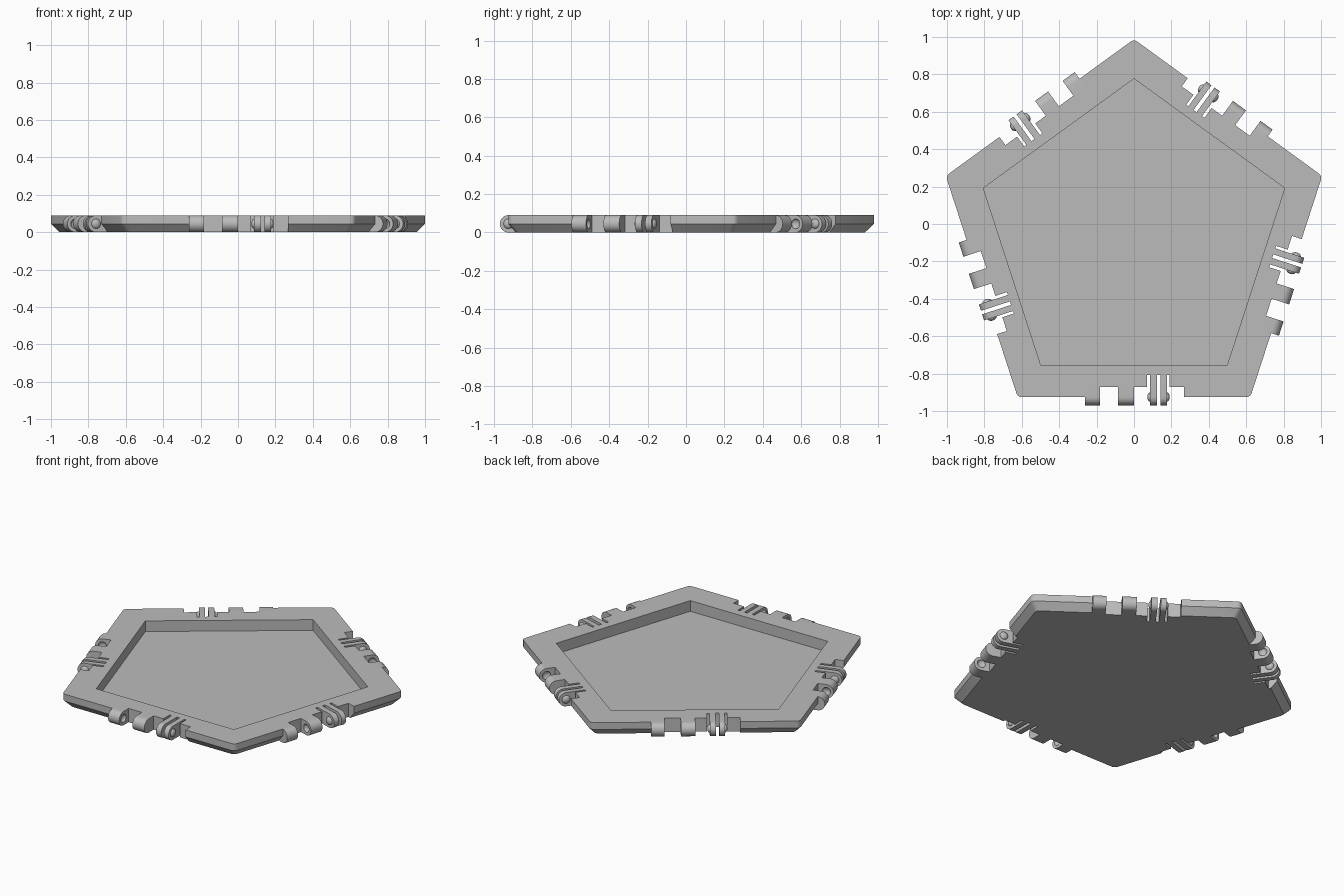
import bpy, bmesh, math
from mathutils import Matrix, Vector

if "Cube" in bpy.data.objects:
    bpy.data.objects.remove(bpy.data.objects["Cube"], do_unlink=True)

H = 0.09                      # tile thickness
MID = H / 2                   # chamfer start and hinge axis height
CY = -0.07                    # pentagon centre in y
NOTCH, SLOT, PIN = -0.802, -0.737, -0.855   # hinge depths from the centre

grey = bpy.data.materials.new("light grey plastic")
grey.use_nodes = True
grey.diffuse_color = (0.5, 0.5, 0.5, 1)
grey.node_tree.nodes["Principled BSDF"].inputs["Base Color"].default_value = (0.5, 0.5, 0.5, 1)

# Placement of each of the five edges
edges = [Matrix.Translation((0, CY, 0)) @ Matrix.Rotation(math.radians(72 * k), 4, 'Z')
         for k in range(5)]


def prism(bm, pts, vec, mat=Matrix()):
    """Extrude a polygon along a vector."""
    face = bm.faces.new([bm.verts.new(mat @ Vector(p)) for p in pts])
    out = bmesh.ops.extrude_face_region(bm, geom=[face])["geom"]
    verts = [v for v in out if isinstance(v, bmesh.types.BMVert)]
    bmesh.ops.translate(bm, verts=verts, vec=mat.to_3x3() @ Vector(vec))


def dome(bm, x, mat):
    """Flattened ball on the hinge axis."""
    place = mat @ Matrix.Translation((x, PIN, MID)) @ Matrix.Diagonal((0.017, 0.026, 0.026, 1))
    bmesh.ops.create_uvsphere(bm, u_segments=24, v_segments=12, radius=1, matrix=place)


def make(name, bm):
    bmesh.ops.recalc_face_normals(bm, faces=bm.faces[:])
    mesh = bpy.data.meshes.new(name)
    bm.to_mesh(mesh)
    bm.free()
    mesh.materials.append(grey)
    ob = bpy.data.objects.new(name, mesh)
    bpy.context.collection.objects.link(ob)
    return ob


def activate(ob):
    bpy.ops.object.select_all(action='DESELECT')
    ob.select_set(True)
    bpy.context.view_layer.objects.active = ob


def cut(ob, cutter):
    activate(ob)
    mod = ob.modifiers.new("cut", 'BOOLEAN')
    mod.operation, mod.solver, mod.object = 'DIFFERENCE', 'EXACT', cutter
    bpy.ops.object.modifier_apply(modifier=mod.name)
    bpy.data.objects.remove(cutter, do_unlink=True)


def smooth(ob):
    activate(ob)
    bpy.ops.object.shade_smooth_by_angle(angle=math.radians(35))


def pentagon(radius, z, corner=0.0, steps=1):
    """Pentagon with rounded corners."""
    pts = []
    for k in range(5):
        a = math.radians(90 + 72 * k)
        d = radius - corner / math.cos(math.radians(36))
        for s in range(steps):
            b = a + math.radians(-36 + 72 * s / max(steps - 1, 1))
            pts.append((d * math.cos(a) + corner * math.cos(b),
                        CY + d * math.sin(a) + corner * math.sin(b), z))
    return pts


# Tile body: chamfered lower half, straight upper half
bm = bmesh.new()
rings = [[bm.verts.new(p) for p in pentagon(r, z, 0.03, 4)]
         for r, z in ((1.01, 0), (1.058, MID), (1.058, H))]
for low, high in zip(rings, rings[1:]):
    for i in range(len(low)):
        j = (i + 1) % len(low)
        bm.faces.new((low[i], low[j], high[j], high[i]))
bm.faces.new(rings[0])
bm.faces.new(rings[-1])
body = make("tile_body", bm)

# Recess and hinge openings
bm = bmesh.new()
prism(bm, pentagon(0.847, 0.02), (0, 0, 0.2))
for m in edges:
    outline = [(-0.262, -1), (0.267, -1), (0.267, NOTCH), (0.19, NOTCH), (0.19, SLOT),
               (0.07, SLOT), (0.07, NOTCH), (-0.262, NOTCH)]
    prism(bm, [(x, y, -0.1) for x, y in outline], (0, 0, 0.4), m)
cut(body, make("opening_cutter", bm))
smooth(body)


def lug(bm, x0, x1, back, mat):
    """Hinge lug with a rounded outer end."""
    arc = [math.radians(-90 - 180 * i / 16) for i in range(17)]
    pts = [(x0, back, 0)]
    pts += [(x0, PIN + MID * math.cos(a), MID + MID * math.sin(a)) for a in arc]
    pts.append((x0, back, H))
    prism(bm, pts, (x1 - x0, 0, 0), mat)


# Pairs of wide knuckles with dimples on their facing sides
bm, holes = bmesh.new(), bmesh.new()
for m in edges:
    lug(bm, -0.262, -0.182, NOTCH, m)
    lug(bm, -0.086, 0, NOTCH, m)
    dome(holes, -0.182, m)
    dome(holes, -0.086, m)
knuckles = make("hinge_knuckles", bm)
cut(knuckles, make("dimple_cutter", holes))
smooth(knuckles)

# Pairs of thin spring blades
bm = bmesh.new()
for m in edges:
    lug(bm, 0.086, 0.122, SLOT, m)
    lug(bm, 0.142, 0.176, SLOT, m)
smooth(make("hinge_blades", bm))

# Snap bumps on the outer sides of the blades
bm = bmesh.new()
for m in edges:
    dome(bm, 0.088, m)
    dome(bm, 0.174, m)
smooth(make("snap_bumps", bm))
